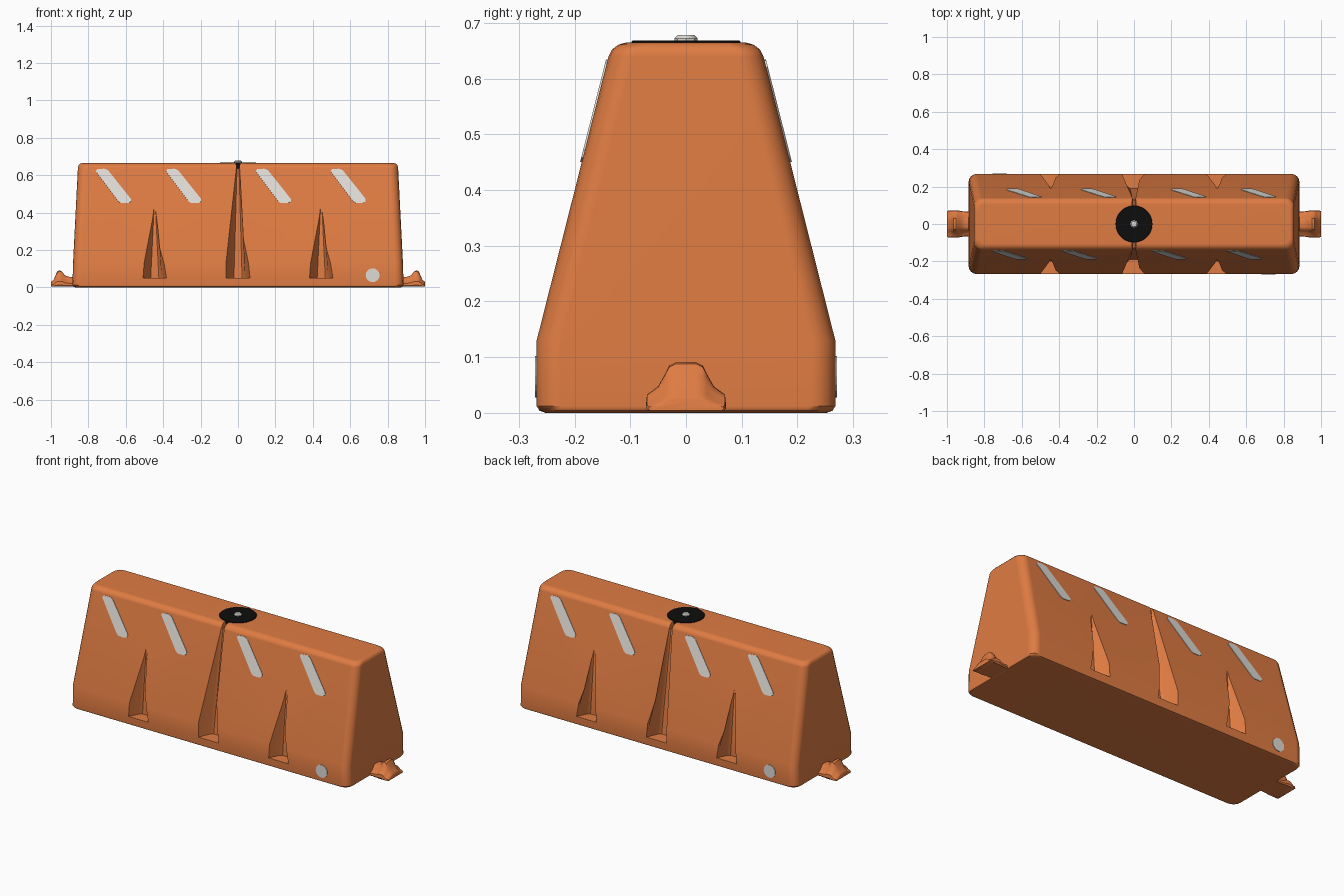
import bpy, bmesh, math
from mathutils import Vector

default = bpy.data.objects.get("Cube")
if default:
    bpy.data.objects.remove(default, do_unlink=True)


def material(name, rgb):
    m = bpy.data.materials.new(name)
    m.use_nodes = True
    m.diffuse_color = (*rgb, 1)
    m.node_tree.nodes["Principled BSDF"].inputs["Base Color"].default_value = (*rgb, 1)
    return m


ORANGE = material("orange plastic", (0.74, 0.20, 0.055))
WHITE = material("reflective white", (0.74, 0.71, 0.67))
BLACK = material("black rubber", (0.004, 0.004, 0.004))


def loft(name, rings, mat, smooth=True):
    """Skin a list of equal-length closed rings and cap both ends."""
    bm = bmesh.new()
    loops = [[bm.verts.new(p) for p in ring] for ring in rings]
    n = len(loops[0])
    for a, b in zip(loops, loops[1:]):
        for i in range(n):
            j = (i + 1) % n
            bm.faces.new((a[i], a[j], b[j], b[i]))
    bm.faces.new(loops[0])
    bm.faces.new(loops[-1])
    bmesh.ops.recalc_face_normals(bm, faces=bm.faces)
    mesh = bpy.data.meshes.new(name)
    bm.to_mesh(mesh)
    bm.free()
    mesh.materials.append(mat)
    obj = bpy.data.objects.new(name, mesh)
    bpy.context.collection.objects.link(obj)
    if smooth:
        shade(obj)
    return obj


def shade(obj, angle=35):
    bpy.ops.object.select_all(action='DESELECT')
    obj.select_set(True)
    bpy.context.view_layer.objects.active = obj
    bpy.ops.object.shade_smooth_by_angle(angle=math.radians(angle))


def rounded_ring(z, hx, hy, r, steps=4):
    ring = []
    for q, (sx, sy) in enumerate([(1, 1), (-1, 1), (-1, -1), (1, -1)]):
        for k in range(steps + 1):
            a = math.pi / 2 * (q + k / steps)
            ring.append((sx * (hx - r) + r * math.cos(a), sy * (hy - r) + r * math.sin(a), z))
    return ring


def disc(name, radius, z0, z1, bevel, sides, mat):
    levels = [(radius, z0), (radius, z1 - bevel), (radius - bevel, z1)]
    return loft(name, [[(r * math.cos(math.tau * i / sides), r * math.sin(math.tau * i / sides), z)
                        for i in range(sides)] for r, z in levels], mat)


# Tapered body with soft rims
SECTIONS = [(0, 0.868, 0.252), (0.004, 0.88, 0.263), (0.012, 0.885, 0.268), (0.13, 0.882, 0.268),
            (0.64, 0.856, 0.139), (0.652, 0.853, 0.133), (0.661, 0.846, 0.121), (0.665, 0.834, 0.106)]
body = loft("barrier_body", [rounded_ring(z, x, y, 0.045) for z, x, y in SECTIONS], ORANGE, False)


# Cutters for the tapered side grooves and the slot over the top
def groove_cutter(x, side, low, high):
    rings = []
    for z, outer, inner, depth in (low, high):
        rings.append([(x + dx, side * y, z) for dx, y in
                      [(-outer, 0.30), (-inner, depth + 0.012), (-inner * 0.6, depth),
                       (inner * 0.6, depth), (inner, depth + 0.012), (outer, 0.30)]])
    return loft("groove_cutter", rings, ORANGE, False)


cutters = []
for side in (-1, 1):
    for x in (-0.445, 0.445):
        cutters.append(groove_cutter(x, side, (0.05, 0.078, 0.036, 0.2), (0.45, 0.012, 0.004, 0.192)))
    cutters.append(groove_cutter(0, side, (0.05, 0.078, 0.036, 0.19), (0.68, 0.014, 0.007, 0.123)))
cutters.append(loft("slot_cutter", [[(-w, -0.22, z), (w, -0.22, z), (w, 0.22, z), (-w, 0.22, z)]
                                    for z, w in ((0.635, 0.006), (0.70, 0.018))], ORANGE, False))

for cutter in cutters:
    cutter.hide_render = True
    mod = body.modifiers.new("cut", 'BOOLEAN')
    mod.operation = 'DIFFERENCE'
    mod.solver = 'EXACT'
    mod.object = cutter
bpy.context.view_layer.update()
cut_mesh = bpy.data.meshes.new_from_object(body.evaluated_get(bpy.context.evaluated_depsgraph_get()))
body.modifiers.clear()
body.data = cut_mesh
for cutter in cutters:
    bpy.data.objects.remove(cutter, do_unlink=True)
shade(body)
body.modifiers.new("even_shading", 'WEIGHTED_NORMAL').keep_sharp = True

# Connecting lugs on both ends, humped near the tip
LUG = [(0.86, 0.056, 0.9), (0.90, 0.056, 0.92), (0.925, 0.064, 0.96), (0.94, 0.084, 1), (0.952, 0.091, 1),
       (0.965, 0.088, 1), (0.975, 0.066, 1), (0.985, 0.042, 1), (0.997, 0.032, 0.98), (1.0, 0.024, 0.95)]
HALF = [(0.066, 0.0), (0.072, 0.1), (0.07, 0.33), (0.05, 0.5), (0.038, 0.75), (0.03, 0.93), (0.018, 1.0)]
for side, label in ((1, "left"), (-1, "right")):
    rings = []
    for x, height, width in LUG:
        half = [(y * width, 0.004 + t * (height - 0.004)) for y, t in HALF]
        rings.append([(side * x, y, z) for y, z in half] + [(side * x, -y, z) for y, z in reversed(half)])
    shade(loft(label + "_lug", rings, ORANGE), 50)

# Reflective plates, repeated on the back by a half turn
STRIPE = [(-0.095, 0.08), (-0.088, 0.092), (-0.05, 0.094), (-0.03, 0.086), (0.093, -0.068),
          (0.092, -0.082), (0.078, -0.09), (0.04, -0.09), (0.025, -0.08)]
SLOPE = (0.268 - 0.139) / (0.64 - 0.13)
slant = Vector((0, -1, SLOPE)).normalized()


def plate(name, points, normal, turn):
    rings = [[(turn * (p + normal * d).x, turn * (p + normal * d).y, p.z + normal.z * d) for p in points]
             for d in (-0.003, 0.003)]
    loft(name, rings, WHITE, False)


for turn, label in ((1, "front"), (-1, "back")):
    for i, cx in enumerate((-0.665, -0.29, 0.19, 0.59)):
        points = [Vector((cx + dx, SLOPE * (0.54 + dz - 0.13) - 0.268, 0.54 + dz)) for dx, dz in STRIPE]
        plate(f"{label}_stripe_{i + 1}", points, slant, turn)
    dot = [Vector((0.72 + 0.037 * math.cos(a), -0.268, 0.065 + 0.037 * math.sin(a)))
           for a in (math.tau * k / 16 for k in range(16))]
    plate(label + "_round_reflector", dot, Vector((0, -1, 0)), turn)

# Filler cap with its small knob
disc("filler_cap", 0.098, 0.636, 0.668, 0.002, 40, BLACK)
disc("cap_knob", 0.021, 0.66, 0.678, 0.006, 8, WHITE)
